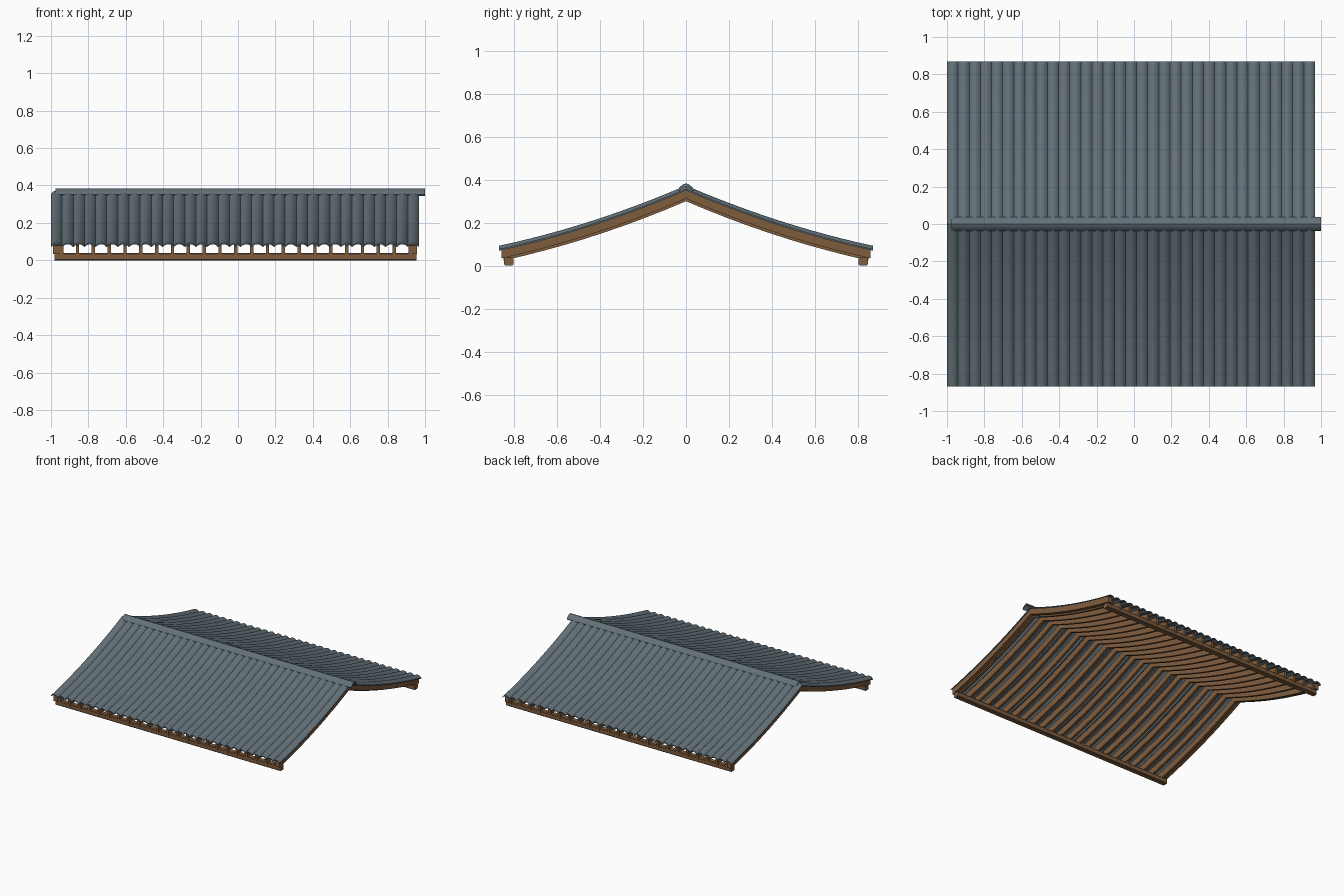
import bpy, bmesh, math

if "Cube" in bpy.data.objects:
    bpy.data.objects.remove(bpy.data.objects["Cube"])


def material(name, rgb):
    m = bpy.data.materials.new(name)
    m.diffuse_color = (*rgb, 1)
    m.use_nodes = True
    m.node_tree.nodes["Principled BSDF"].inputs["Base Color"].default_value = m.diffuse_color
    return m


SLATE = material("slate_tile", (0.125, 0.165, 0.19))
WOOD = material("brown_wood", (0.215, 0.11, 0.048))


def roof(y):
    """Height of the concave roof line."""
    y = abs(y)
    return 0.37 - 0.43 * y + 0.124 * y * y


def sweep(bm, rings):
    """Closed tube with capped ends through equal-length rings."""
    vs = [[bm.verts.new(p) for p in r] for r in rings]
    n = len(vs[0])
    for a, b in zip(vs, vs[1:]):
        for i in range(n):
            j = (i + 1) % n
            bm.faces.new((a[i], a[j], b[j], b[i]))
    bm.faces.new(vs[0][::-1])
    bm.faces.new(vs[-1])


def finish(bm, name, mat, smooth=False):
    bmesh.ops.recalc_face_normals(bm, faces=bm.faces)
    me = bpy.data.meshes.new(name)
    bm.to_mesh(me)
    bm.free()
    me.materials.append(mat)
    ob = bpy.data.objects.new(name, me)
    bpy.context.collection.objects.link(ob)
    if smooth:
        bpy.ops.object.select_all(action='DESELECT')
        ob.select_set(True)
        bpy.context.view_layer.objects.active = ob
        bpy.ops.object.shade_smooth_by_angle(angle=math.radians(35))
    return ob


# Curved tile columns, one set on each slope
COUNT, X0, X1 = 33, -1.0, 0.968
PITCH = (X1 - X0) / COUNT
ARC = 6
for side, label in ((-1, "front"), (1, "back")):
    bm = bmesh.new()
    for k in range(COUNT):
        cx = X0 + (k + 0.5) * PITCH
        top = []
        for i in range(ARC + 1):
            t = 2 * i / ARC - 1
            top.append((cx + t * PITCH / 2, 0.003 - 0.016 * t * t))
        section = top + [(x, z - 0.007) for x, z in reversed(top)]
        rings = []
        for i in range(13):
            y = 0.87 * i / 12
            rings.append([(x, side * y, roof(y) + z) for x, z in section])
        sweep(bm, rings)
    finish(bm, label + "_roof_tiles", SLATE, True)

# Ridge cap: thin rounded inverted V
bm = bmesh.new()
outer = [(-0.038, 0.353), (-0.03, 0.366), (-0.012, 0.379), (0, 0.383),
         (0.012, 0.379), (0.03, 0.366), (0.038, 0.353)]
inner = [(y * 0.8, z - 0.008) for y, z in reversed(outer)]
sweep(bm, [[(x, y, z) for y, z in outer + inner] for x in (-0.975, 1.0)])
finish(bm, "ridge_cap", SLATE, True)


def rafter(bm, x, width, top, bottom, end):
    """Curved timber following the slope, made once per side."""
    for side in (-1, 1):
        rings = []
        for i in range(10):
            y = end * i / 9
            zt, zb = roof(y) + top, roof(y) + bottom
            rings.append([(x - width / 2, side * y, zt), (x + width / 2, side * y, zt),
                          (x + width / 2, side * y, zb), (x - width / 2, side * y, zb)])
        sweep(bm, rings)


# Slim rafters under the tiles
bm = bmesh.new()
for i in range(23):
    rafter(bm, -0.943 + i * 1.863 / 22, 0.018, -0.018, -0.070, 0.85)
finish(bm, "rafters", WOOD)

# Broad gable boards at both ends
bm = bmesh.new()
for x in (-0.97, 0.94):
    rafter(bm, x, 0.036, -0.014, -0.058, 0.858)
finish(bm, "gable_boards", WOOD)

# Eave beams carrying the rafter ends, with slightly chamfered corners
for side, label in ((-1, "front"), (1, "back")):
    bm = bmesh.new()
    c, w, h, ch = side * 0.825, 0.021, 0.038, 0.005
    prof = [(-w + ch, 0), (w - ch, 0), (w, ch), (w, h - ch),
            (w - ch, h), (-w + ch, h), (-w, h - ch), (-w, ch)]
    sweep(bm, [[(x, c + y, z) for y, z in prof] for x in (-0.98, 0.955)])
    finish(bm, label + "_eave_beam", WOOD)
